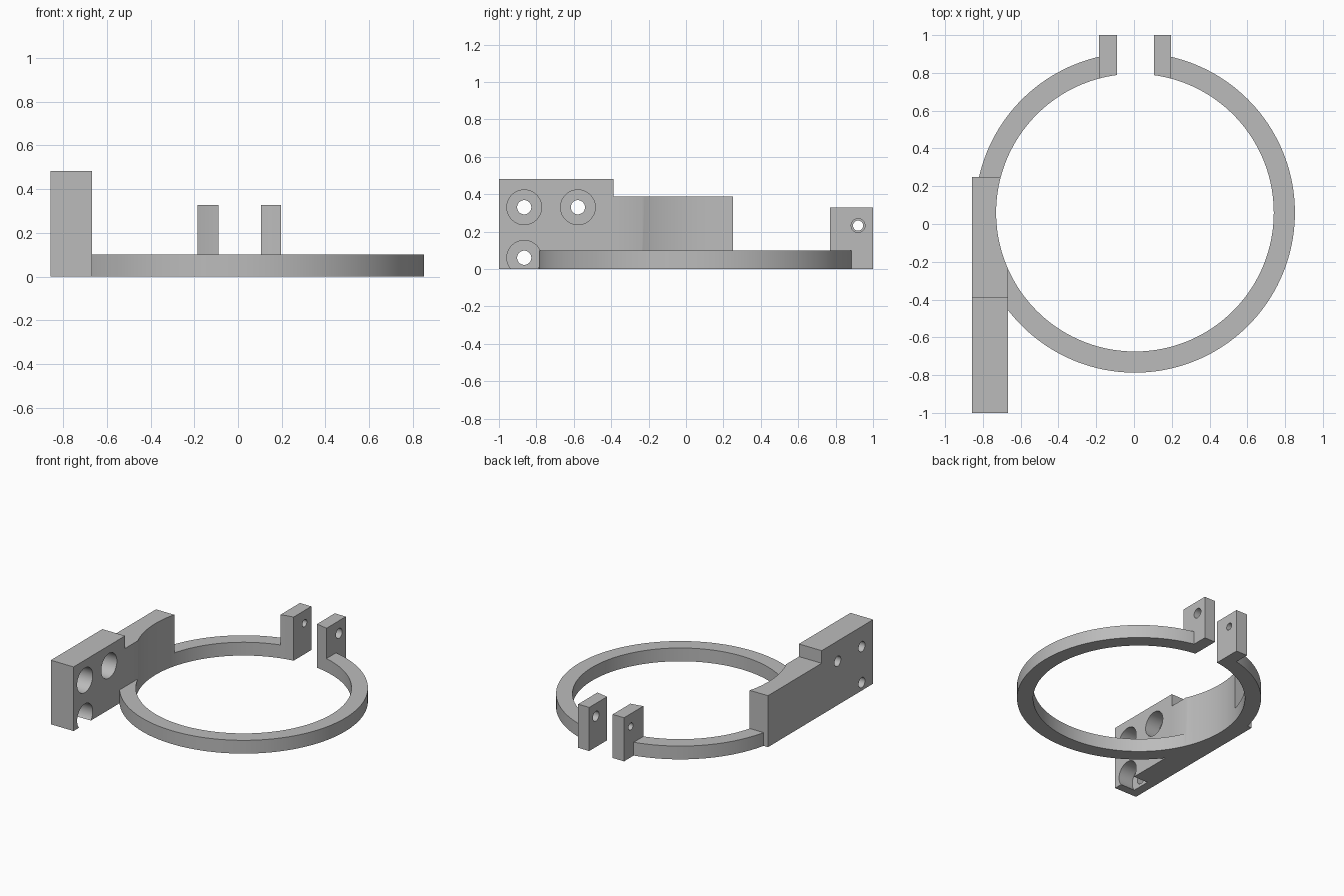
import bpy
import math

cube = bpy.data.objects.get("Cube")
if cube:
    bpy.data.objects.remove(cube, do_unlink=True)

CX, CY = 0.005, 0.06
R_IN, R_OUT = 0.735, 0.847

grey = bpy.data.materials.new("plain grey")
grey.use_nodes = True
colour = (0.5, 0.5, 0.5, 1)
grey.diffuse_color = colour
grey.node_tree.nodes["Principled BSDF"].inputs["Base Color"].default_value = colour


def box(name, low, high):
    bpy.ops.mesh.primitive_cube_add(size=1, location=[(a + b) / 2 for a, b in zip(low, high)])
    ob = bpy.context.object
    ob.name = name
    ob.scale = [b - a for a, b in zip(low, high)]
    bpy.ops.object.transform_apply(location=True, rotation=True, scale=True)
    ob.data.materials.append(grey)
    return ob


def cylinder(name, radius, depth, centre, along_x=False, sides=40):
    bpy.ops.mesh.primitive_cylinder_add(
        vertices=sides, radius=radius, depth=depth, location=centre,
        rotation=(0, math.pi / 2 if along_x else 0, 0))
    ob = bpy.context.object
    ob.name = name
    bpy.ops.object.transform_apply(location=True, rotation=True, scale=True)
    ob.data.materials.append(grey)
    return ob


def combine(target, other, operation):
    mod = target.modifiers.new(operation.title(), "BOOLEAN")
    mod.object, mod.operation, mod.solver = other, operation, "EXACT"
    bpy.context.view_layer.objects.active = target
    bpy.ops.object.modifier_apply(modifier=mod.name)
    bpy.data.objects.remove(other, do_unlink=True)


# Flat ring, split at the back
clamp = cylinder("ring_clamp", R_OUT, 0.1, (CX, CY, 0.05), sides=160)
combine(clamp, box("gap", (-0.09, 0.5, -0.1), (0.105, 1.1, 0.5)), "DIFFERENCE")

# Stepped mounting plate and the two clamping tabs
combine(clamp, box("plate_low", (-0.857, -0.6, 0), (-0.668, 0.25, 0.387)), "UNION")
combine(clamp, box("plate_high", (-0.857, -1, 0), (-0.668, -0.388, 0.482)), "UNION")
combine(clamp, box("right_tab", (-0.185, 0.7, 0), (-0.09, 1, 0.328)), "UNION")
combine(clamp, box("left_tab", (0.105, 0.7, 0), (0.197, 1, 0.328)), "UNION")

# Bore through ring, plate and tabs
combine(clamp, cylinder("bore", R_IN, 2, (CX, CY, 0), sides=160), "DIFFERENCE")

# Counterbored screw holes in the plate
for y, z in ((-0.865, 0.33), (-0.578, 0.33), (-0.865, 0.06)):
    combine(clamp, cylinder("screw_hole", 0.038, 0.5, (-0.76, y, z), True), "DIFFERENCE")
    combine(clamp, cylinder("counterbore", 0.093, 0.24, (-0.668, y, z), True), "DIFFERENCE")

# Clamping bolt holes: the left tab's is wider
for x, radius in ((-0.14, 0.027), (0.15, 0.037)):
    combine(clamp, cylinder("bolt_hole", radius, 0.2, (x, 0.92, 0.232), True), "DIFFERENCE")

bpy.ops.object.select_all(action="DESELECT")
clamp.select_set(True)
bpy.context.view_layer.objects.active = clamp
bpy.ops.object.shade_smooth_by_angle(angle=math.radians(30))
